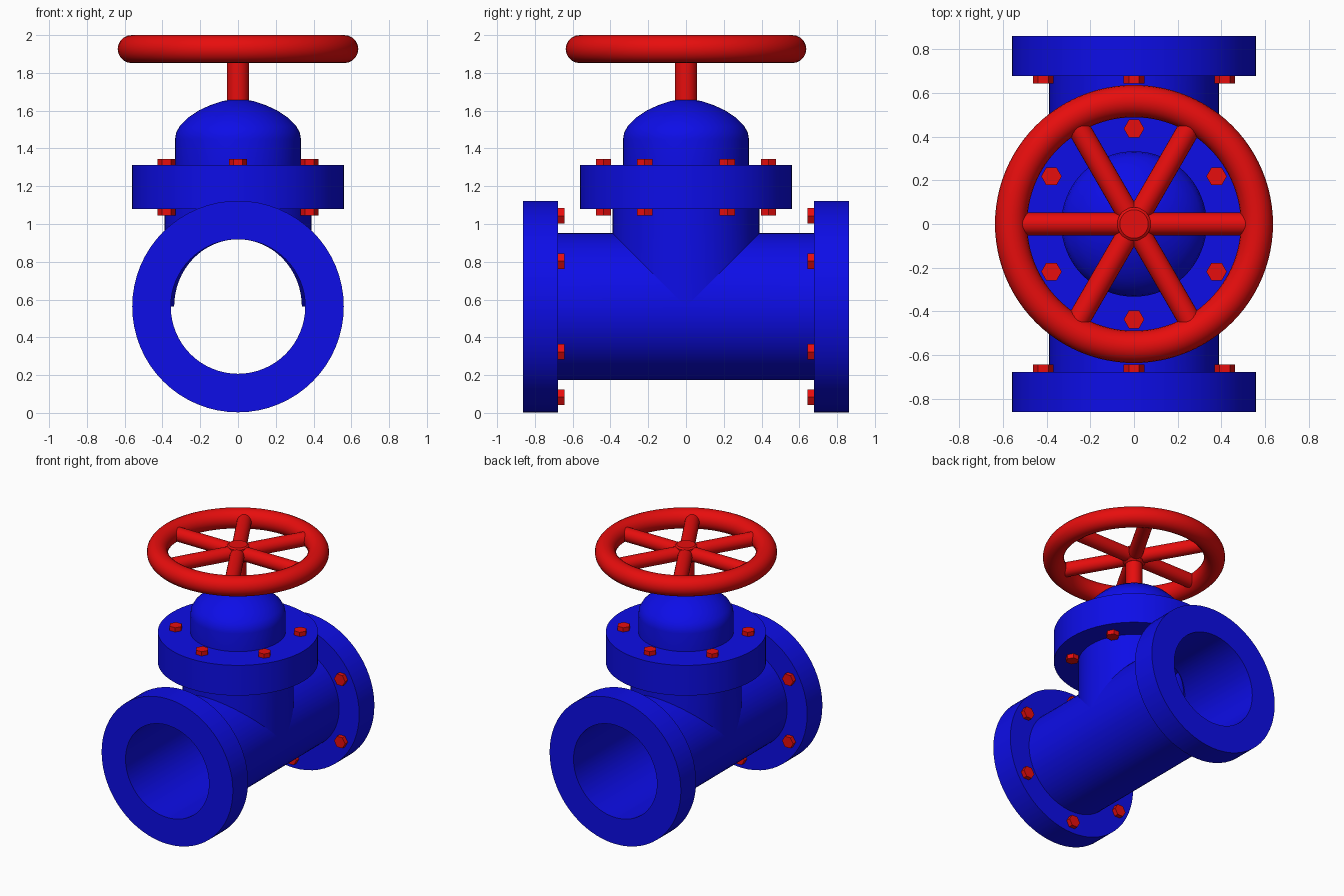
import bpy, bmesh, math
from mathutils import Matrix, Vector

if "Cube" in bpy.data.objects:
    bpy.data.objects.remove(bpy.data.objects["Cube"])

def material(name, rgb):
    m = bpy.data.materials.new(name)
    m.diffuse_color = (*rgb, 1)
    m.use_nodes = True
    m.node_tree.nodes["Principled BSDF"].inputs["Base Color"].default_value = m.diffuse_color
    return m

BLUE = material("blue paint", (0.004, 0.004, 0.8))
RED = material("red paint", (0.8, 0.004, 0.004))
N = 64
ZC = 0.563            # height of the pipe axis
R, BORE = 0.389, 0.356
FLANGE_R = 0.56
Y_IN, Y_OUT = 0.677, 0.862
TAU = math.tau

def loft(name, rings, mat, closed=False, matrix=Matrix()):
    """Skin a list of rings; closed joins last to first, otherwise ends are capped."""
    bm = bmesh.new()
    vs = [[bm.verts.new(matrix @ Vector(p)) for p in ring] for ring in rings]
    n = len(vs[0])
    pairs = list(zip(vs, vs[1:])) + ([(vs[-1], vs[0])] if closed else [])
    for a, b in pairs:
        for i in range(n):
            j = (i + 1) % n
            bm.faces.new((a[i], a[j], b[j], b[i]))
    if not closed:
        bm.faces.new(vs[0])
        bm.faces.new(vs[-1])
    bmesh.ops.recalc_face_normals(bm, faces=bm.faces)
    me = bpy.data.meshes.new(name)
    bm.to_mesh(me)
    bm.free()
    me.materials.append(mat)
    ob = bpy.data.objects.new(name, me)
    bpy.context.collection.objects.link(ob)
    bpy.ops.object.select_all(action='DESELECT')
    ob.select_set(True)
    bpy.context.view_layer.objects.active = ob
    bpy.ops.object.shade_smooth_by_angle(angle=math.radians(32))
    return ob

def circle(r, z, n=N):
    return [(r * math.cos(TAU * i / n), r * math.sin(TAU * i / n), z) for i in range(n)]

def lathe(name, profile, mat, closed=False, n=N, matrix=Matrix()):
    return loft(name, [circle(r, z, n) for r, z in profile], mat, closed, matrix)

def bolts(name, count_r, z0, z1, matrix=Matrix()):
    for k in range(6):
        a = math.radians(30 + 60 * k)
        m = matrix @ Matrix.Translation((count_r * math.cos(a), count_r * math.sin(a), 0))
        lathe(f"{name}_{k + 1}", [(0.047, z0), (0.047, z1)], RED, n=6, matrix=m)

# Pipe halves with a mitred opening for the neck, end flanges and their bolts
for side, s in (("front", -1), ("back", 1)):
    def pipe_ring(r, y=None):
        return [(x, s * (max(0, z) if y is None else y), ZC + z) for x, z, _ in circle(r, 0)]
    loft(f"{side}_pipe", [pipe_ring(R), pipe_ring(R, Y_IN + 0.01),
                          pipe_ring(BORE, Y_IN + 0.01), pipe_ring(BORE)], BLUE, True)
    loft(f"{side}_flange", [pipe_ring(FLANGE_R, Y_IN), pipe_ring(FLANGE_R, Y_OUT),
                            pipe_ring(BORE, Y_OUT), pipe_ring(BORE, Y_IN)], BLUE, True)
    turn = Matrix.Translation((0, 0, ZC)) @ Matrix.Rotation(-s * math.pi / 2, 4, 'X')
    bolts(f"{side}_flange_bolt", 0.48, Y_IN - 0.033, Y_IN + 0.005, turn)

# Hollow neck, mitred onto the pipe
def neck_ring(rx, ry, z=None):
    return [(rx * x, ry * y, ZC + abs(ry * y) if z is None else z) for x, y, _ in circle(1, 0)]

loft("neck", [neck_ring(R, R), neck_ring(R, R, 1.085),
              neck_ring(0.338, BORE, 1.085), neck_ring(0.338, BORE)], BLUE, True)

# Bonnet flange with bolts above and below, and the dome
lathe("bonnet_flange", [(FLANGE_R, 1.079), (FLANGE_R, 1.312)], BLUE)
bolts("bonnet_bolt_upper", 0.437, 1.307, 1.345)
bolts("bonnet_bolt_lower", 0.437, 1.045, 1.084)
lathe("bonnet_dome", [(0.333, 1.305), (0.333, 1.45), (0.327, 1.485), (0.307, 1.52),
                      (0.262, 1.565), (0.206, 1.602), (0.145, 1.63), (0.085, 1.65),
                      (0.05, 1.657)], BLUE)

# Stem and hub
WZ = 1.926
lathe("stem", [(0.058, 1.64), (0.058, WZ)], RED, n=32)
lathe("wheel_hub", [(0.06, WZ - 0.06), (0.077, WZ - 0.045), (0.077, WZ + 0.05),
                    (0.065, WZ + 0.06)], RED, n=32)

# Handwheel rim and six spokes
lathe("wheel_rim", [(0.563 + 0.074 * math.cos(TAU * i / 20), WZ + 0.074 * math.sin(TAU * i / 20))
                    for i in range(20)], RED, closed=True, n=96)
for k in range(6):
    m = (Matrix.Translation((0, 0, WZ)) @ Matrix.Rotation(math.radians(60 * k), 4, 'Z')
         @ Matrix.Rotation(math.pi / 2, 4, 'Y'))
    lathe(f"wheel_spoke_{k + 1}", [(0.052, 0.02), (0.052, 0.54)], RED, n=24, matrix=m)
